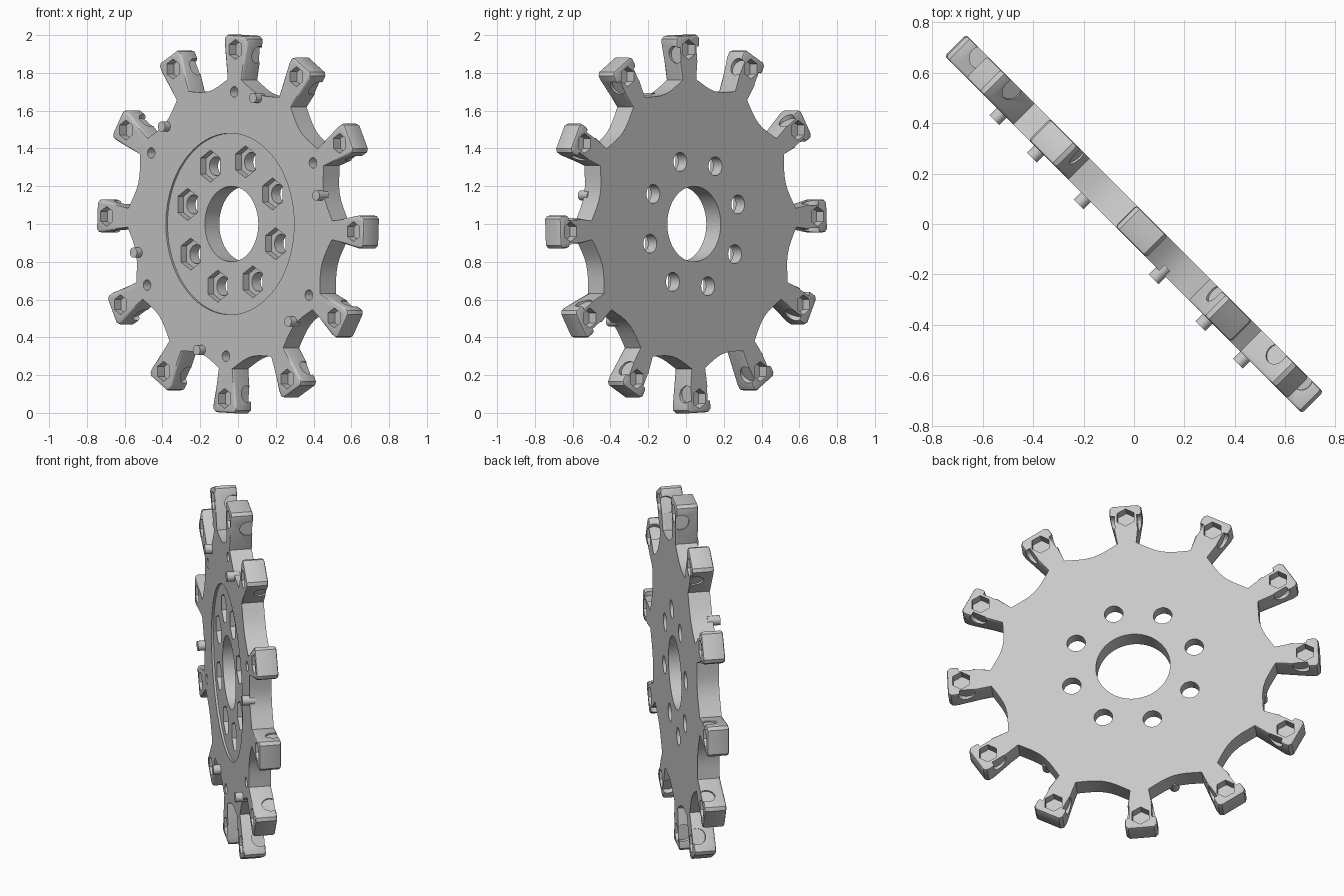
import bpy, bmesh, math
from mathutils import Matrix, Vector

cube = bpy.data.objects.get("Cube")
if cube:
    bpy.data.objects.remove(cube, do_unlink=True)

HALF = 0.06      # half thickness of the wheel
TILT = 27.5      # angle of the first tooth
TEETH = 12

grey = bpy.data.materials.new("machined_grey")
grey.use_nodes = True
grey.diffuse_color = (0.58, 0.58, 0.58, 1)
grey.node_tree.nodes["Principled BSDF"].inputs["Base Color"].default_value = (0.58, 0.58, 0.58, 1)

# Wheel plane: local x and y lie in the wheel, local z points out of the front
s = math.sqrt(0.5)
FRAME = Matrix(((s, 0, -s, 0), (-s, 0, -s, 0), (0, 1, 0, 1), (0, 0, 0, 1)))


def make_object(name, bm):
    bmesh.ops.recalc_face_normals(bm, faces=bm.faces)
    mesh = bpy.data.meshes.new(name)
    bm.to_mesh(mesh)
    bm.free()
    mesh.materials.append(grey)
    ob = bpy.data.objects.new(name, mesh)
    bpy.context.collection.objects.link(ob)
    ob.matrix_world = FRAME
    return ob


def polar(r, deg):
    return Vector((r * math.cos(math.radians(deg)), r * math.sin(math.radians(deg)), 0))


def prism(bm, centre, radius, low, high, sides):
    place = Matrix.Translation((centre.x, centre.y, (low + high) / 2))
    bmesh.ops.create_cone(bm, cap_ends=True, segments=sides, radius1=radius,
                          radius2=radius, depth=high - low, matrix=place)


def ring_of_prisms(name, count, start, r, radius, low, high, sides):
    bm = bmesh.new()
    for i in range(count):
        prism(bm, polar(r, start + 360 * i / count), radius, low, high, sides)
    return make_object(name, bm)


def cut(ob, cutter):
    cutter.hide_render = True
    mod = ob.modifiers.new("cut", 'BOOLEAN')
    mod.operation, mod.solver, mod.object = 'DIFFERENCE', 'EXACT', cutter
    bpy.context.view_layer.update()
    graph = bpy.context.evaluated_depsgraph_get()
    result = bpy.data.meshes.new_from_object(ob.evaluated_get(graph))
    ob.modifiers.clear()
    ob.data = result
    bpy.data.objects.remove(cutter, do_unlink=True)


# Toothed wheel outline: flared teeth with rounded tips, shallow hollows between
half_tooth = [(0.765, -0.05), (0.955, -0.087), (0.985, -0.086), (1.0, -0.07)]
tooth = half_tooth + [(r, -t) for r, t in reversed(half_tooth)]
outline = []
for i in range(TEETH):
    angle = TILT + 360 * i / TEETH
    turn = Matrix.Rotation(math.radians(angle), 3, 'Z')
    outline += [turn @ Vector((r, t, 0)) for r, t in tooth]
    for k in range(1, 8):
        f = k / 8
        edge = math.degrees(math.atan2(0.05, 0.765))
        a = edge + f * (360 / TEETH - 2 * edge)
        outline.append(polar(0.766 - 0.046 * math.sin(math.pi * f), angle + a))

bm = bmesh.new()
base = bm.faces.new([bm.verts.new((p.x, p.y, -HALF)) for p in outline])
top = bmesh.ops.extrude_face_region(bm, geom=[base])
bmesh.ops.translate(bm, vec=(0, 0, 2 * HALF),
                    verts=[g for g in top["geom"] if isinstance(g, bmesh.types.BMVert)])
rim = [e for e in bm.edges
       if abs(e.verts[0].co.z - e.verts[1].co.z) < 0.001
       and max(v.co.xy.length for v in e.verts) > 0.8]
bmesh.ops.bevel(bm, geom=rim, offset=0.012, segments=2, profile=0.5, affect='EDGES')
wheel = make_object("toothed_wheel", bm)

# Centre bore and shallow round recess on the front
bm = bmesh.new()
prism(bm, Vector((0, 0, 0)), 0.2, -0.2, 0.2, 64)
cut(wheel, make_object("bore_cutter", bm))
bm = bmesh.new()
prism(bm, Vector((0, 0, 0)), 0.48, HALF - 0.012, 0.2, 96)
cut(wheel, make_object("recess_cutter", bm))

# Bolt holes with hexagonal pockets
cut(wheel, ring_of_prisms("bolt_hole_cutter", 8, TILT, 0.345, 0.05, -0.2, 0.2, 32))
cut(wheel, ring_of_prisms("bolt_pocket_cutter", 8, TILT, 0.345, 0.085, 0.005, 0.2, 6))

# Small blind holes near the rim
cut(wheel, ring_of_prisms("peg_hole_cutter", 6, TILT, 0.70, 0.028, -0.01, 0.2, 24))

# Hexagonal pockets in both faces of every tooth
cut(wheel, ring_of_prisms("front_pocket_cutter", TEETH, TILT, 0.925, 0.053, 0.008, 0.2, 6))
cut(wheel, ring_of_prisms("back_pocket_cutter", TEETH, TILT, 0.925, 0.053, -0.2, -0.008, 6))

# Round scoops in both flanks of every tooth, open to the back
bm = bmesh.new()
for i in range(TEETH):
    turn = Matrix.Rotation(math.radians(TILT + 360 * i / TEETH), 4, 'Z')
    for side in (-1, 1):
        place = turn @ Matrix.Translation((0.90, side * 0.09, -0.035)) @ Matrix.Rotation(math.pi / 2, 4, 'X')
        bmesh.ops.create_cone(bm, cap_ends=True, segments=32, radius1=0.045,
                              radius2=0.045, depth=0.06, matrix=place)
cut(wheel, make_object("scoop_cutter", bm))

# Locating pegs standing out of the front
pegs = ring_of_prisms("locating_pegs", 6, 12.5, 0.70, 0.027, 0.03, 0.10, 24)

for ob in (wheel, pegs):
    bpy.ops.object.select_all(action='DESELECT')
    ob.select_set(True)
    bpy.context.view_layer.objects.active = ob
    bpy.ops.object.shade_smooth_by_angle(angle=math.radians(30))
